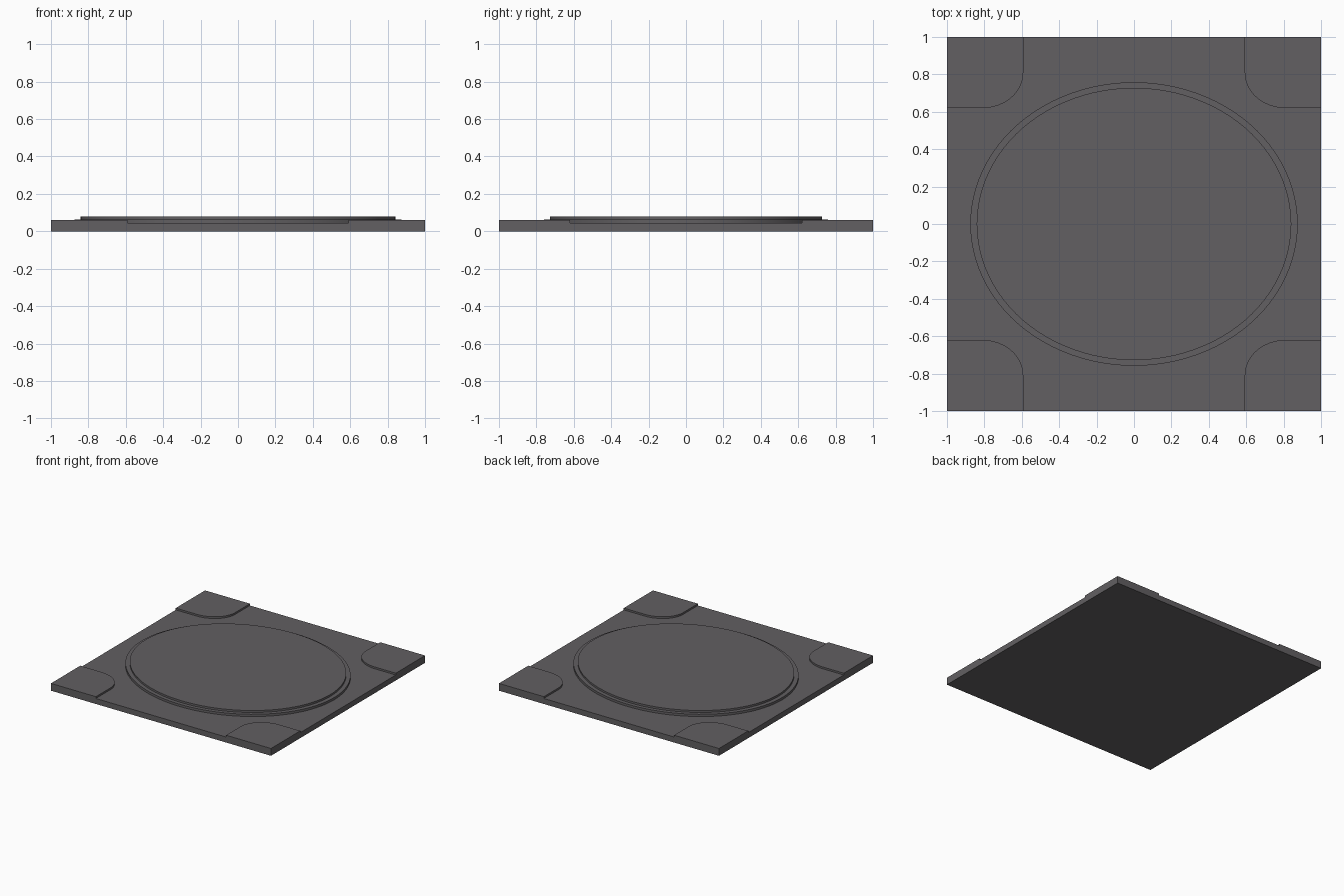
import bpy, bmesh, math

if "Cube" in bpy.data.objects:
    bpy.data.objects.remove(bpy.data.objects["Cube"])

grey = bpy.data.materials.new("dark_grey")
grey.diffuse_color = (0.122, 0.116, 0.122, 1)
grey.use_nodes = True
grey.node_tree.nodes["Principled BSDF"].inputs["Base Color"].default_value = grey.diffuse_color


def prism(name, outline, z0, z1):
    """Extrude a flat outline (counter-clockwise) from z0 to z1."""
    bm = bmesh.new()
    low = [bm.verts.new((x, y, z0)) for x, y in outline]
    high = [bm.verts.new((x, y, z1)) for x, y in outline]
    bm.faces.new(low[::-1])
    bm.faces.new(high)
    n = len(outline)
    for i in range(n):
        j = (i + 1) % n
        bm.faces.new((low[i], low[j], high[j], high[i]))
    bmesh.ops.recalc_face_normals(bm, faces=bm.faces)
    me = bpy.data.meshes.new(name)
    bm.to_mesh(me)
    bm.free()
    me.materials.append(grey)
    ob = bpy.data.objects.new(name, me)
    bpy.context.collection.objects.link(ob)
    bpy.ops.object.select_all(action='DESELECT')
    ob.select_set(True)
    bpy.context.view_layer.objects.active = ob
    bpy.ops.object.shade_smooth_by_angle(angle=math.radians(30))
    return ob


def ellipse(rx, ry, n=96):
    return [(rx * math.cos(2 * math.pi * i / n), ry * math.sin(2 * math.pi * i / n))
            for i in range(n)]


BASE, CORNER, RIM, TOP = 0.045, 0.06, 0.064, 0.08

# Square base plate
prism("base_plate", [(-1, -1), (1, -1), (1, 1), (-1, 1)], 0, BASE)

# Raised corner pads with one rounded inner corner
arc = [(0.81 - 0.218 * math.cos(a), 0.81 - 0.19 * math.sin(a))
       for a in (math.pi / 2 * i / 16 for i in range(17))]
pad = [(1, 1), (0.592, 1)] + arc + [(1, 0.62)]
for sx, sy, label in ((1, 1, "back_right"), (-1, 1, "back_left"),
                      (1, -1, "front_right"), (-1, -1, "front_left")):
    pts = [(x * sx, y * sy) for x, y in pad]
    prism("corner_pad_" + label, pts if sx * sy > 0 else pts[::-1], BASE, CORNER)

# Stepped oval platform
prism("oval_rim", ellipse(0.875, 0.758), BASE, RIM)
prism("oval_top", ellipse(0.841, 0.728), RIM, TOP)
